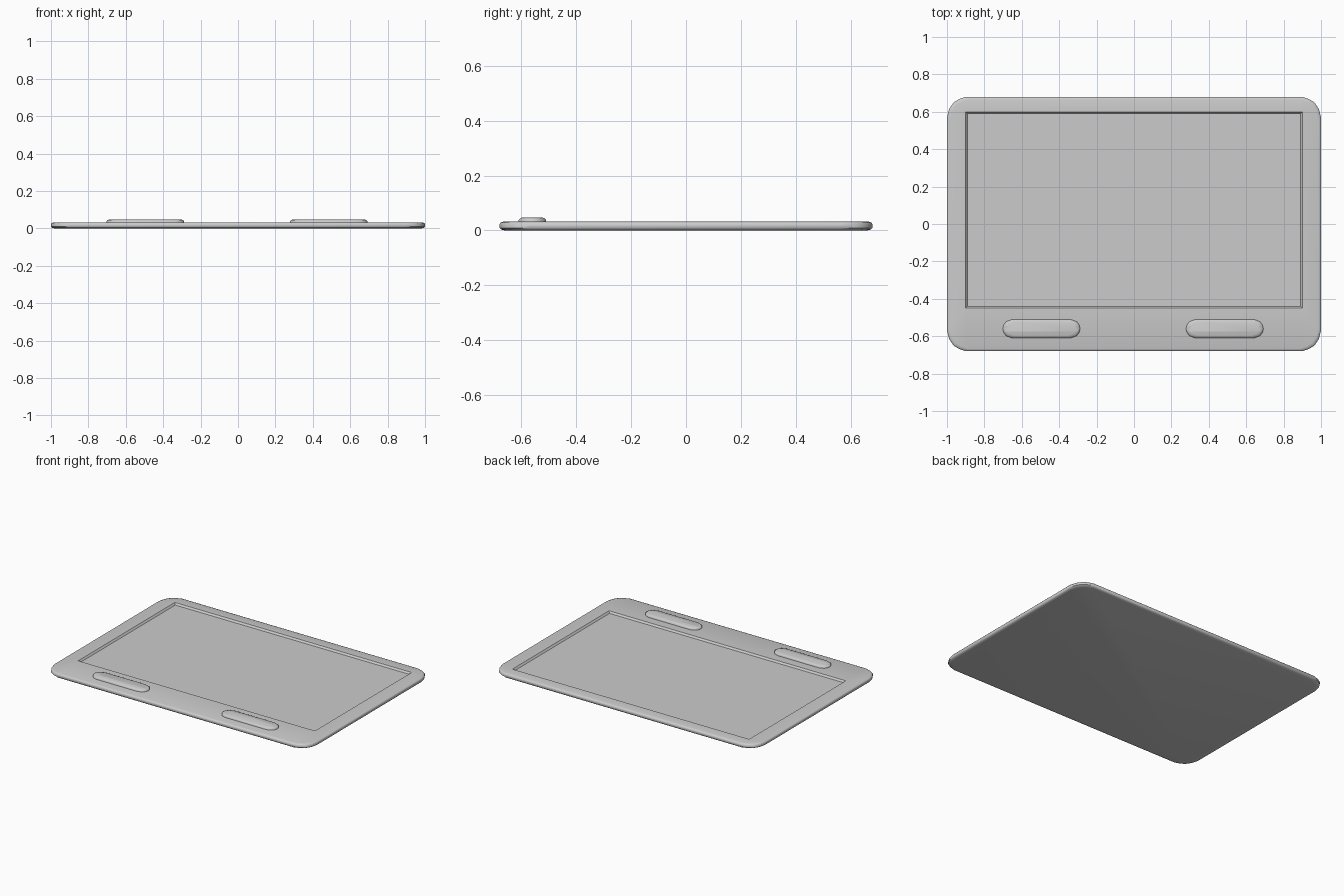
import bpy
import bmesh
from math import radians

cube = bpy.data.objects.get("Cube")
if cube:
    bpy.data.objects.remove(cube, do_unlink=True)

grey = bpy.data.materials.new("light_grey")
grey.use_nodes = True
colour = (0.6, 0.6, 0.6, 1)
grey.diffuse_color = colour
grey.node_tree.nodes["Principled BSDF"].inputs["Base Color"].default_value = colour


def outline(half_x, half_y, corner, cx=0, cy=0):
    """Counter-clockwise rounded rectangle; corner lists (dx, dy) cuts from +x round to +y."""
    points = []
    for sx, sy in ((1, 1), (-1, 1), (-1, -1), (1, -1)):
        cuts = corner if sx * sy > 0 else corner[::-1]
        points += [(cx + sx * (half_x - dx), cy + sy * (half_y - dy)) for dx, dy in cuts]
    return points


def loft(name, rings):
    """Skin stacked rings of (points, z) and cap both ends."""
    bm = bmesh.new()
    loops = [[bm.verts.new((x, y, z)) for x, y in pts] for pts, z in rings]
    for a, b in zip(loops, loops[1:]):
        n = len(a)
        for i in range(n):
            j = (i + 1) % n
            bm.faces.new((a[i], a[j], b[j], b[i]))
    bm.faces.new(loops[0][::-1])
    bm.faces.new(loops[-1])
    bmesh.ops.remove_doubles(bm, verts=bm.verts[:], dist=0.0001)
    bmesh.ops.recalc_face_normals(bm, faces=bm.faces[:])
    mesh = bpy.data.meshes.new(name)
    bm.to_mesh(mesh)
    bm.free()
    mesh.materials.append(grey)
    obj = bpy.data.objects.new(name, mesh)
    bpy.context.collection.objects.link(obj)
    bpy.ops.object.select_all(action="DESELECT")
    obj.select_set(True)
    bpy.context.view_layer.objects.active = obj
    bpy.ops.object.shade_smooth_by_angle(angle=radians(50))
    return obj


# Slim body with softened rim and a recessed screen
body_corner = [(0, 0.11), (0.012, 0.065), (0.035, 0.03), (0.065, 0.012), (0.1, 0)]
square = [(0, 0)] * len(body_corner)
rings = [(outline(1 - d, 0.68 - d, body_corner), z) for d, z in
         ((0.02, 0), (0.006, 0.003), (0, 0.009), (0, 0.023), (0.004, 0.029), (0.014, 0.032))]
for half_x, half_y, z in ((0.9, 0.525, 0.032), (0.89, 0.515, 0.02)):
    rings.append((outline(half_x, half_y, square, cy=0.075), z))
loft("tablet_body", rings)

# Raised grips on the front border
grip_corner = [(0, 0.05), (0.005, 0.03), (0.018, 0.012), (0.05, 0)]
for name, x in (("right_grip", -0.495), ("left_grip", 0.485)):
    loft(name, [(outline(0.207 - d, 0.05 - d, grip_corner, x, -0.56), z) for d, z in
                ((0, 0.026), (0, 0.038), (0.005, 0.044), (0.015, 0.048))])
